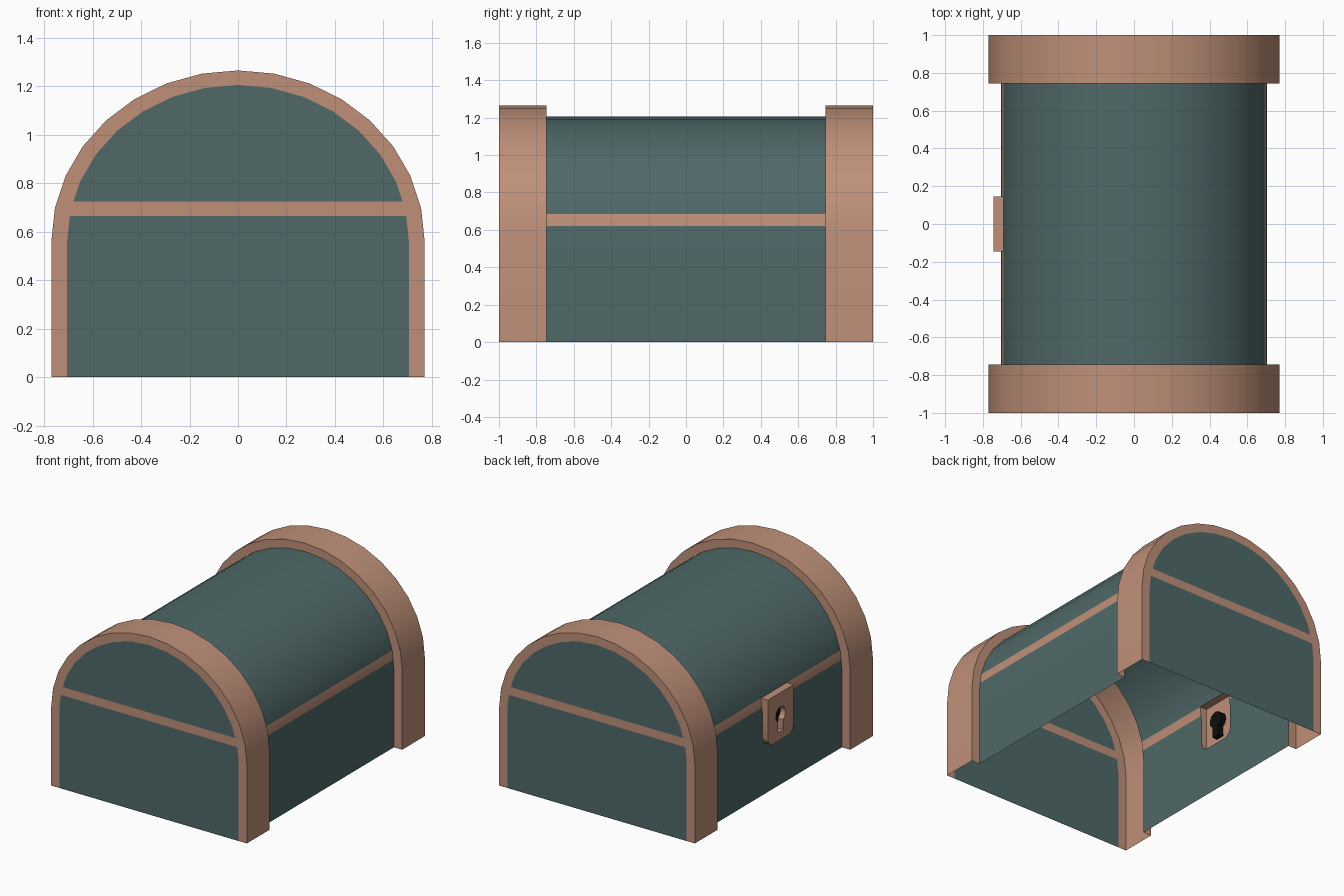
import bpy, bmesh
from math import sin, cos, pi, radians
from mathutils import Vector

if "Cube" in bpy.data.objects:
    bpy.data.objects.remove(bpy.data.objects["Cube"])

SPRING, BAND_Y, LOCK_X = 0.56, 0.745, -0.745
LOCK_W, LOCK_LOW, LOCK_R = 0.145, 0.35, 0.06
STRIP_TOP = SPRING + 0.645 * sin(pi / 16)


def material(name, rgb):
    m = bpy.data.materials.new(name)
    m.diffuse_color = (*rgb, 1)
    m.use_nodes = True
    m.node_tree.nodes["Principled BSDF"].inputs["Base Color"].default_value = m.diffuse_color
    return m


TEAL = material("teal", (0.08, 0.14, 0.14))
COPPER = material("copper", (0.52, 0.28, 0.19))
BLACK = material("black", (0.004, 0.004, 0.004))


def arch(rx, rz):
    """Open arch profile in x-z: straight legs and a 16-sided half ellipse."""
    top = [(rx * cos(pi * i / 16), SPRING + rz * sin(pi * i / 16)) for i in range(17)]
    return [(rx, 0)] + top + [(-rx, 0)]


INNER, OUTER = arch(0.705, 0.645), arch(0.77, 0.705)


def bridge(bm, a, b, closed=False):
    """Quads between two equal rows of points."""
    va, vb = [bm.verts.new(p) for p in a], [bm.verts.new(p) for p in b]
    n = len(a)
    for i in range(n if closed else n - 1):
        j = (i + 1) % n
        bm.faces.new((va[i], va[j], vb[j], vb[i]))


def cut(bm, co, no):
    bmesh.ops.bisect_plane(bm, geom=bm.verts[:] + bm.edges[:] + bm.faces[:],
                           plane_co=co, plane_no=no)


def finish(bm, name, mats, ref, sign=1):
    """Weld, face away from (or towards) ref, and shade by angle."""
    bmesh.ops.remove_doubles(bm, verts=bm.verts[:], dist=1e-5)
    bm.normal_update()
    for f in bm.faces:
        if f.normal.dot(f.calc_center_median() - Vector(ref)) * sign < 0:
            f.normal_flip()
    me = bpy.data.meshes.new(name)
    bm.to_mesh(me)
    bm.free()
    for m in mats:
        me.materials.append(m)
    ob = bpy.data.objects.new(name, me)
    bpy.context.collection.objects.link(ob)
    bpy.ops.object.select_all(action='DESELECT')
    ob.select_set(True)
    bpy.context.view_layer.objects.active = ob
    bpy.ops.object.shade_smooth_by_angle(angle=radians(30))
    return ob


def at_y(profile, y):
    return [(x, y, z) for x, z in profile]


# Lock outline (y, z): square top, rounded lower corners
c = LOCK_W - LOCK_R
corner = [(c + LOCK_R * cos(a), LOCK_LOW + LOCK_R - LOCK_R * sin(a))
          for a in [pi / 2 * i / 4 for i in range(5)]]
lock_outline = ([(LOCK_W, STRIP_TOP), (LOCK_W, SPRING)] + corner
                + [(-y, z) for y, z in reversed(corner)]
                + [(-LOCK_W, SPRING), (-LOCK_W, STRIP_TOP)])


def keyhole(grow=0):
    r, w = 0.055 + grow, 0.028 + grow
    head = [(r * cos(radians(a)), 0.53 + r * sin(radians(a))) for a in range(-60, 241, 25)]
    return head + [(-w, 0.41 - grow), (w, 0.41 - grow)]


# Chest body: open shell with side strips and an opening behind the lock
bm = bmesh.new()
bridge(bm, at_y(INNER, -BAND_Y), at_y(INNER, BAND_Y))
for z in (LOCK_LOW, 0.62):
    cut(bm, (0, 0, z), (0, 0, 1))
for y in (-LOCK_W, LOCK_W):
    cut(bm, (0, y, 0), (0, 1, 0))
hole = []
for f in bm.faces:
    p = f.calc_center_median()
    f.material_index = int(0.62 < p.z < STRIP_TOP)
    if p.x < 0 and abs(p.y) < LOCK_W and LOCK_LOW < p.z < STRIP_TOP:
        hole.append(f)
bmesh.ops.delete(bm, geom=hole, context='FACES')
for s in (-1, 1):
    pts = [(LOCK_W, LOCK_LOW)] + corner
    bm.faces.new([bm.verts.new((-0.705, s * y, z)) for y, z in pts])
finish(bm, "chest_body", (TEAL, COPPER), (0, 0, 0.5))

for name, s in (("front", -1), ("back", 1)):
    # End band: hollow channel, open underneath
    bm = bmesh.new()
    bridge(bm, at_y(OUTER, s * BAND_Y), at_y(OUTER, s))
    for y in (s * BAND_Y, s):
        bridge(bm, at_y(INNER, y), at_y(OUTER, y))
    finish(bm, name + "_band", (COPPER,), (0, s * 0.87, 0.3))

    # End panel with a flush cross strip
    bm = bmesh.new()
    bm.faces.new([bm.verts.new(p) for p in at_y(INNER, s)])
    for z in (0.665, 0.725):
        cut(bm, (0, 0, z), (0, 0, 1))
    for f in bm.faces:
        f.material_index = int(0.665 < f.calc_center_bounds().z < 0.725)
    finish(bm, name + "_panel", (TEAL, COPPER), (0, 0, 0.5))

# Lock plate: pierced face plus rim back to the wall
bm = bmesh.new()
edges = []
for loop in (lock_outline, keyhole()):
    vs = [bm.verts.new((LOCK_X, y, z)) for y, z in loop]
    edges += [bm.edges.new((vs[i - 1], vs[i])) for i in range(len(vs))]
bmesh.ops.triangle_fill(bm, edges=edges, use_beauty=True)
bridge(bm, [(LOCK_X, y, z) for y, z in lock_outline],
       [(-0.691 if z > SPRING else -0.705, y, z) for y, z in lock_outline], True)
finish(bm, "lock_plate", (COPPER,), (-0.6, 0, 0.5))

# Keyhole lining
bm = bmesh.new()
bridge(bm, [(LOCK_X, y, z) for y, z in keyhole()],
       [(-0.705, y, z) for y, z in keyhole()], True)
finish(bm, "keyhole_lining", (COPPER,), (-0.725, 0, 0.5), -1)

# Black pocket behind the keyhole
bm = bmesh.new()
g = keyhole(0.004)
bridge(bm, [(LOCK_X + 0.003, y, z) for y, z in g], [(-0.702, y, z) for y, z in g], True)
bm.faces.new([bm.verts.new((-0.702, y, z)) for y, z in g])
finish(bm, "keyhole_pocket", (BLACK,), (-0.725, 0, 0.5))
